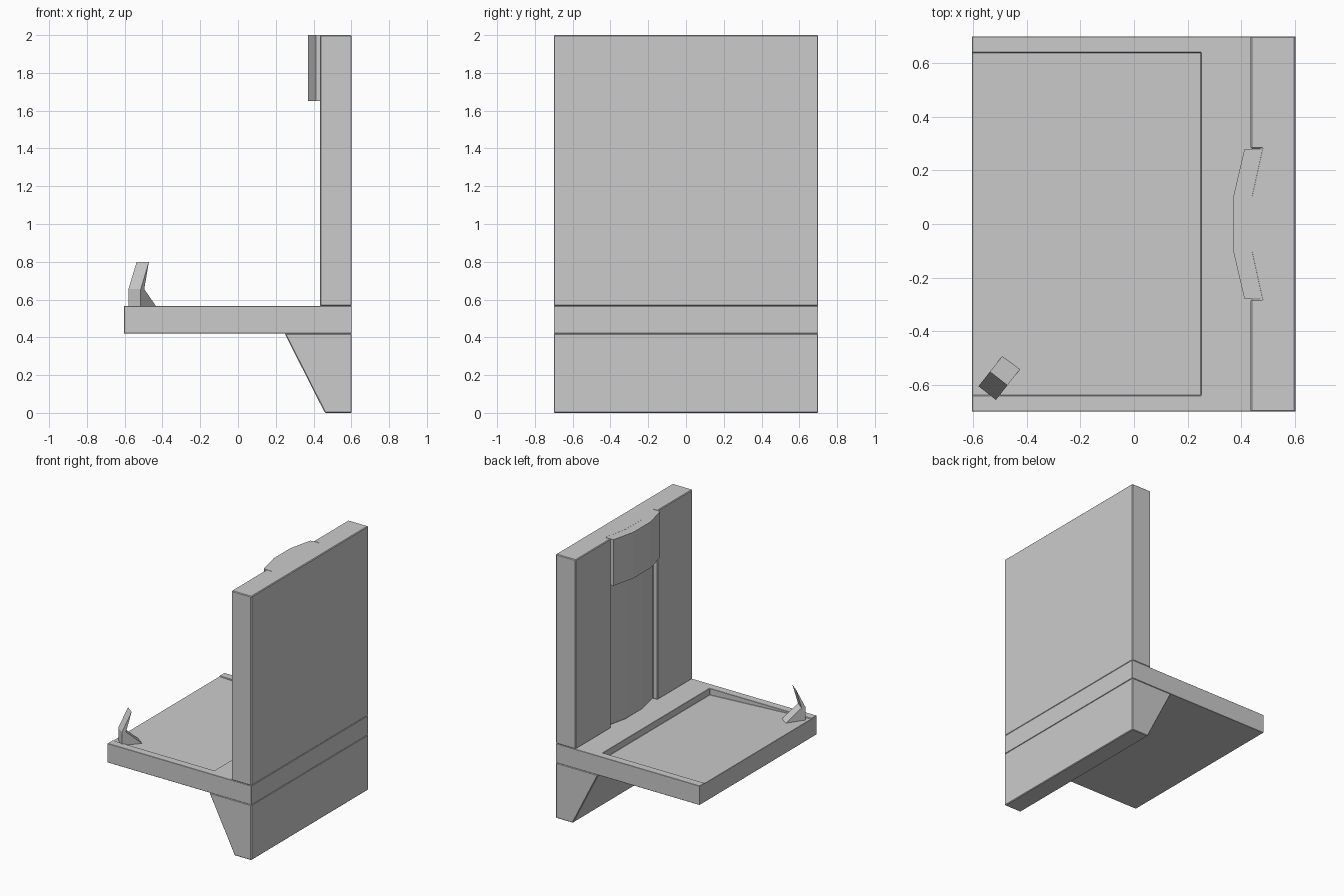
import bpy
import bmesh
from mathutils import Matrix, Vector

cube = bpy.data.objects.get("Cube")
if cube:
    bpy.data.objects.remove(cube, do_unlink=True)

grey = bpy.data.materials.new("plain_grey")
grey.use_nodes = True
colour = (0.6, 0.6, 0.6, 1)
grey.diffuse_color = colour
grey.node_tree.nodes["Principled BSDF"].inputs["Base Color"].default_value = colour


def prism(name, outline, sweep, bevel=0.0):
    """Sweep a closed 3D outline along a vector."""
    bm = bmesh.new()
    face = bm.faces.new([bm.verts.new(p) for p in outline])
    swept = bmesh.ops.extrude_face_region(bm, geom=[face])["geom"]
    verts = [v for v in swept if isinstance(v, bmesh.types.BMVert)]
    bmesh.ops.translate(bm, verts=verts, vec=sweep)
    bmesh.ops.recalc_face_normals(bm, faces=bm.faces)
    mesh = bpy.data.meshes.new(name)
    bm.to_mesh(mesh)
    bm.free()
    mesh.materials.append(grey)
    obj = bpy.data.objects.new(name, mesh)
    bpy.context.collection.objects.link(obj)
    if bevel:
        add_bevel(obj, bevel)
    return obj


def add_bevel(obj, width):
    mod = obj.modifiers.new("edge_bevel", "BEVEL")
    mod.width = width
    mod.segments = 1
    mod.limit_method = "ANGLE"


def side_prism(name, xz, half_width, bevel=0.0):
    """Side profile swept across the full width."""
    outline = [(x, -half_width, z) for x, z in xz]
    return prism(name, outline, Vector((0, 2 * half_width, 0)), bevel)


def mirrored(half):
    """Complete a plan outline from its +y half."""
    return half + [(x, -y) for x, y in reversed(half)]


def plan_prism(name, xy, z0, z1, bevel=0.0):
    outline = [(x, y, z0) for x, y in xy]
    return prism(name, outline, Vector((0, 0, z1 - z0)), bevel)


HALF = 0.7
EDGE = 0.005
TOP = 0.565

# Upright panel with a shallow bowed channel down its face
channel = [(0.475, 0.28), (0.435, 0.1)]
plan_prism("back_panel",
           mirrored([(0.602, HALF), (0.435, HALF), (0.435, 0.28)] + channel),
           TOP, 2.0, EDGE)

# Bowed header block filling the top of the channel
plan_prism("header_block",
           mirrored([(0.54, 0.28), (0.412, 0.28), (0.37, 0.1)]),
           1.65, 1.9995)

# Tray with a recess that deepens toward the panel
tray = side_prism("tray", [(-0.604, 0.42), (0.602, 0.42), (0.602, TOP), (-0.604, TOP)], HALF)
cutter = side_prism("recess_cutter",
                    [(-0.62, 0.562), (0.25, 0.515), (0.25, 0.62), (-0.62, 0.62)], 0.64)
cutter.hide_render = True
cut = tray.modifiers.new("recess", "BOOLEAN")
cut.operation = "DIFFERENCE"
cut.solver = "EXACT"
cut.object = cutter
bpy.context.view_layer.objects.active = tray
bpy.ops.object.modifier_apply(modifier=cut.name)
bpy.data.objects.remove(cutter, do_unlink=True)
add_bevel(tray, EDGE)

# Tapered support under the tray
side_prism("support", [(0.602, 0), (0.46, 0), (0.247, 0.42), (0.602, 0.42)], HALF, EDGE)

# Bent hook on the tray corner, facing diagonally inward
along = Vector((0.62, 0.785, 0))
across = Vector((0.065, -0.051, 0))
base = Vector((-0.58, -0.605, 0))
hook_profile = [(0, 0.55), (0, 0.655), (0.07, 0.8), (0.03, 0.655), (0.144, 0.553)]
prism("corner_hook", [base + along * u + Vector((0, 0, z)) for u, z in hook_profile], across)
